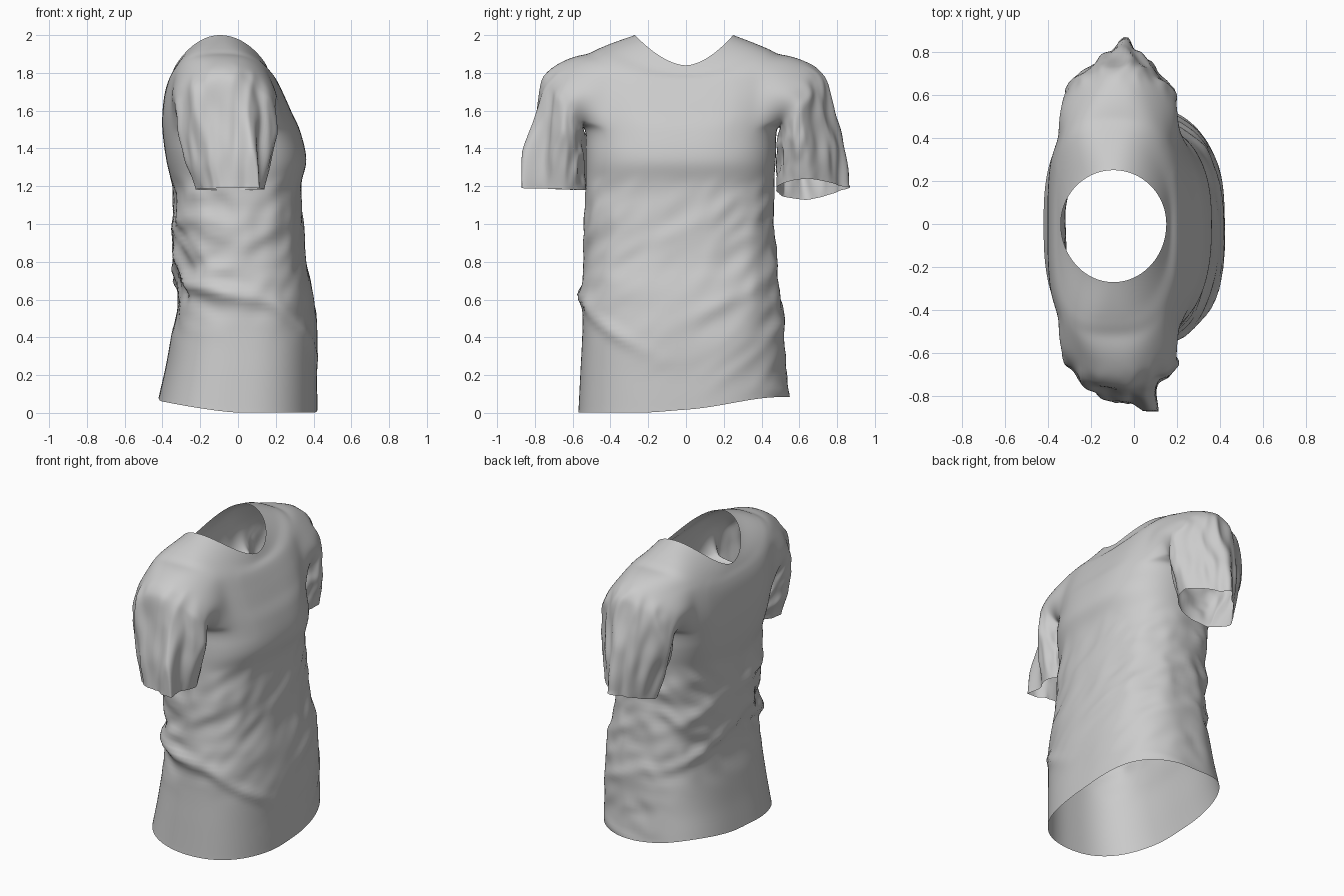
import bpy, bmesh, math
from mathutils import Vector, noise

if "Cube" in bpy.data.objects:
    bpy.data.objects.remove(bpy.data.objects["Cube"])

N = 128           # columns around the torso
SUB = 8           # rings per profile row
HALF = 17         # half width of the armhole in columns
J0, J1 = 8 * SUB, 11 * SUB   # armhole bottom and top ring

# Torso profile: back x, front x, -y half width, +y half width, z front, z back, z side, squareness
TORSO = [
    (-.42, .42, .57, .54, .045, .045, .045, 2.5),
    (-.385, .42, .56, .53, .22, .22, .22, 2.5),
    (-.355, .42, .55, .52, .40, .40, .40, 2.5),
    (-.315, .40, .55, .50, .60, .60, .60, 2.5),
    (-.33, .36, .54, .475, .80, .80, .80, 2.5),
    (-.33, .34, .535, .465, 1.0, 1.0, 1.0, 2.5),
    (-.35, .335, .53, .465, 1.2, 1.2, 1.2, 2.5),
    (-.38, .362, .53, .475, 1.34, 1.34, 1.34, 2.5),
    (-.40, .33, .53, .48, 1.49, 1.49, 1.51, 2.6),
    (-.40, .285, .53, .49, 1.59, 1.59, 1.65, 2.9),
    (-.39, .245, .53, .50, 1.68, 1.68, 1.78, 2.9),
    (-.375, .205, .51, .48, 1.76, 1.74, 1.90, 2.7),
    (-.355, .17, .41, .38, 1.80, 1.785, 1.95, 2.3),
    (-.34, .15, .27, .25, 1.84, 1.82, 2.0, 2.0)]

# Sleeve profile: outer y, outer z, inner y, inner z, back x, front x
SLEEVE = [
    (.51, 1.90, .475, 1.52, -.37, .22),
    (.62, 1.87, .482, 1.49, -.345, .205),
    (.72, 1.80, .482, 1.43, -.33, .20),
    (.765, 1.62, .482, 1.35, -.315, .20),
    (.80, 1.40, .48, 1.26, -.27, .17),
    (.815, 1.19, .478, 1.18, -.22, .14)]

# Large folds: angle (deg), z, rise per radian, angular reach, thickness, height
FOLDS = [
    (-115, .655, -.09, .80, .032, .036), (-45, .45, -.30, .40, .030, .022),
    (-150, 1.00, .06, .60, .045, .030), (-165, .85, -.18, .60, .040, .014),
    (170, .72, .18, .80, .040, .018), (140, .62, .16, .60, .035, .020),
    (150, .92, .18, .60, .040, .018), (-125, .78, .10, .50, .040, -.020),
    (80, .50, .15, .50, .030, .018), (65, .75, .20, .50, .035, .016),
    (75, .10, -.05, .40, .030, .014), (-80, .90, .22, .50, .040, .016),
    (30, .62, .25, .50, .035, .010), (-10, .95, .20, .60, .035, .009)]


def smooth(a, b, x):
    t = max(0, min(1, (x - a) / (b - a)))
    return t * t * (3 - 2 * t)


def spline(rows, u):
    """Smoothly interpolate table rows at position u."""
    i = min(int(u), len(rows) - 2)
    t = u - i
    p1, p2 = rows[i], rows[i + 1]
    p0 = rows[i - 1] if i else p1
    p3 = rows[i + 2] if i + 2 < len(rows) else p2
    return [b + .5 * t * (c - a + t * (2*a - 5*b + 4*c - d + t * (3*(b - c) + d - a)))
            for a, b, c, d in zip(p0, p1, p2, p3)]


def power(v, e):
    return math.copysign(abs(v) ** e, v)


def torso_point(j, i):
    xb, xf, yn, yp, zf, zb, zs, n = spline(TORSO, j / SUB)
    a = 2 * math.pi * i / N
    c, s = math.cos(a), math.sin(a)
    if c < 0:      # the back is flatter than the chest
        n *= 1.08 + .22 * smooth(1.2, 1.5, zb) * (1 - smooth(1.76, 1.82, zb))
        n -= .16 * smooth(1.785, 1.82, zb)
    x = (xb + xf) / 2 + (xf - xb) / 2 * power(c, 2 / n)
    y = (yp if s > 0 else yn) * power(s, 2 / n)
    # height runs from the front/back value to the side value; hem dips at -y front
    mid = zf if c > 0 else zb
    z = mid + (zs - mid) * abs(s) ** 1.75
    hem = 1 - smooth(0, .4, zf)
    z += hem * (.085 * smooth(-.35, .9, s) + .065 * max(0, -c) - .045)
    return Vector((x, y, z))


def torso_wrinkle(co):
    a = math.atan2(co.y / .52, (co.x - .02) / .38)
    z = co.z
    mask = smooth(.04, .22, z) * (1 - smooth(1.12, 1.28, z))
    # the -y flank and lower back hang smooth below the waist folds
    side = smooth(-.8, -.2, a) * (1 - smooth(1.7, 2.3, a))
    calm = side * (1 - .5 * smooth(.55, .4, z)) + (1 - side) * smooth(.35, .65, z)
    # diagonal creases, stretched along the cloth pull
    tilt = z * 7 - 3.0 * math.sin(a) * (1 if math.cos(a) > 0 else .8)
    q = Vector((math.cos(a) * 1.8, math.sin(a) * 1.8, tilt))
    n1 = 1 - 2.4 * abs(noise.noise(q))
    n2 = noise.noise(q * 1.9 + Vector((5, 3, 1)))
    amp = .011 + .008 * smooth(.2, -.6, math.cos(a)) + .003 * abs(math.sin(a))
    d = mask * calm * amp * (.8 * n1 + .8 * n2 - .3)
    for deg, fz, rise, reach, thick, height in FOLDS:
        da = (a - math.radians(deg) + math.pi) % (2 * math.pi) - math.pi
        d += height * math.exp(-(da / reach) ** 2 - ((z - fz - rise * da) / thick) ** 2)
    return d


def sleeve_wrinkle(t, phi, side):
    q = Vector((math.cos(phi) * 1.8, math.sin(phi) * 1.8, t * 3 + side * 7))
    d = .018 * (.5 - 2 * abs(noise.noise(q))) + .010 * noise.noise(q * 2.1)
    d *= smooth(.2, .5, t) * (1 - .5 * smooth(.8, 1, t))
    # lengthwise pleats down the outer arm
    for c, h in ((1.25, .010), (2.3, .014), (.55, -.010)):
        d += h * math.exp(-((phi - c - .15 * math.sin(5 * t)) / .18) ** 2) \
            * smooth(.3, .5, t) * (1 - .6 * smooth(.75, 1, t))
    # pinched pleat that flares at the cuff
    c, h = (1.6, .06) if side > 0 else (.95, .10)
    return d + h * smooth(.45, 1, t) * math.exp(-((phi - c) / .24) ** 2)


bm = bmesh.new()
moves = {}

# Torso shell, leaving two armholes
ROWS = (len(TORSO) - 1) * SUB
grid = [[bm.verts.new(torso_point(j, i)) for i in range(N)] for j in range(ROWS + 1)]
arm_cols = [N // 4, 3 * N // 4]
for j in range(ROWS):
    for i in range(N):
        if J0 <= j < J1 and any(c - HALF <= i < c + HALF for c in arm_cols):
            continue
        k = (i + 1) % N
        bm.faces.new((grid[j][i], grid[j][k], grid[j + 1][k], grid[j + 1][i]))

# Sleeves lofted out of the armhole edges
STEPS = 44
blend_verts = []
for c, side in zip(arm_cols, (1, -1)):
    l, r = c - HALF, c + HALF
    loop = [grid[J0][i] for i in range(l, r)] + [grid[j][r] for j in range(J0, J1)]
    loop += [grid[J1][i] for i in range(r, l, -1)] + [grid[j][l] for j in range(J1, J0, -1)]
    lo = [v.co.copy() for v in loop]
    phis = [math.atan2((p.z - 1.69) / .2, (p.x + .08) / .28) for p in lo]
    prev = loop
    for s in range(1, STEPS + 1):
        t = s / STEPS
        oy, oz, iy, iz, xb, xf = spline(SLEEVE, t * (len(SLEEVE) - 1))
        if side < 0:
            iy += .045
            oy += .018
        w = smooth(-.04, .30, t)
        ring = []
        for p, phi in zip(lo, phis):
            cx, sy = math.cos(phi), math.sin(phi)
            cx *= 1 - (.34 if side > 0 else .22) * max(0, sy)   # narrower toward the outer arm
            q = Vector(((xb + xf) / 2 + cx * (xf - xb) / 2,
                        side * ((oy + iy) / 2 + sy * (oy - iy) / 2),
                        (oz + iz) / 2 + sy * (oz - iz) / 2))
            if side > 0:      # this cuff is cut higher at the chest side
                q.z += .055 * cx * smooth(.5, 1, t)
            drift = Vector((0, side * (oy - .51) * .6, 0))
            v = bm.verts.new((p + drift).lerp(q, w))
            moves[v] = sleeve_wrinkle(t, phi, side)
            ring.append(v)
            if t < .42:
                blend_verts.append(v)
        for a in range(len(ring)):
            b = (a + 1) % len(ring)
            bm.faces.new((prev[a], prev[b], ring[b], ring[a]))
        prev = ring

bmesh.ops.delete(bm, geom=[v for v in bm.verts if not v.link_faces], context='VERTS')


def relax(verts, times):
    for _ in range(times):
        bmesh.ops.smooth_vert(bm, verts=verts, factor=.5,
                              use_axis_x=True, use_axis_y=True, use_axis_z=True)


# Soften the seam between torso and sleeves
for j in range(J0 - 4, J1 + 7):
    for c in arm_cols:
        blend_verts += [grid[j][i] for i in range(c - HALF - 6, c + HALF + 7) if grid[j][i].is_valid]
relax(list(dict.fromkeys(blend_verts)), 14)

# Push wrinkles along the surface normals, then relax the cloth slightly
bmesh.ops.recalc_face_normals(bm, faces=bm.faces)
if grid[20][0].link_faces[0].normal.x < 0:
    bmesh.ops.reverse_faces(bm, faces=bm.faces)
bm.normal_update()
shift = {v: v.normal * (moves[v] if v in moves else torso_wrinkle(v.co)) for v in bm.verts}
for v, d in shift.items():
    v.co += d
    v.co.z = max(0, v.co.z)
    v.co.y = max(-.87, min(.87, v.co.y))
relax([v for v in bm.verts if not v.is_boundary], 2)

mesh = bpy.data.meshes.new("shirt")
bm.to_mesh(mesh)
bm.free()
shirt = bpy.data.objects.new("shirt", mesh)
bpy.context.collection.objects.link(shirt)
for p in mesh.polygons:
    p.use_smooth = True
